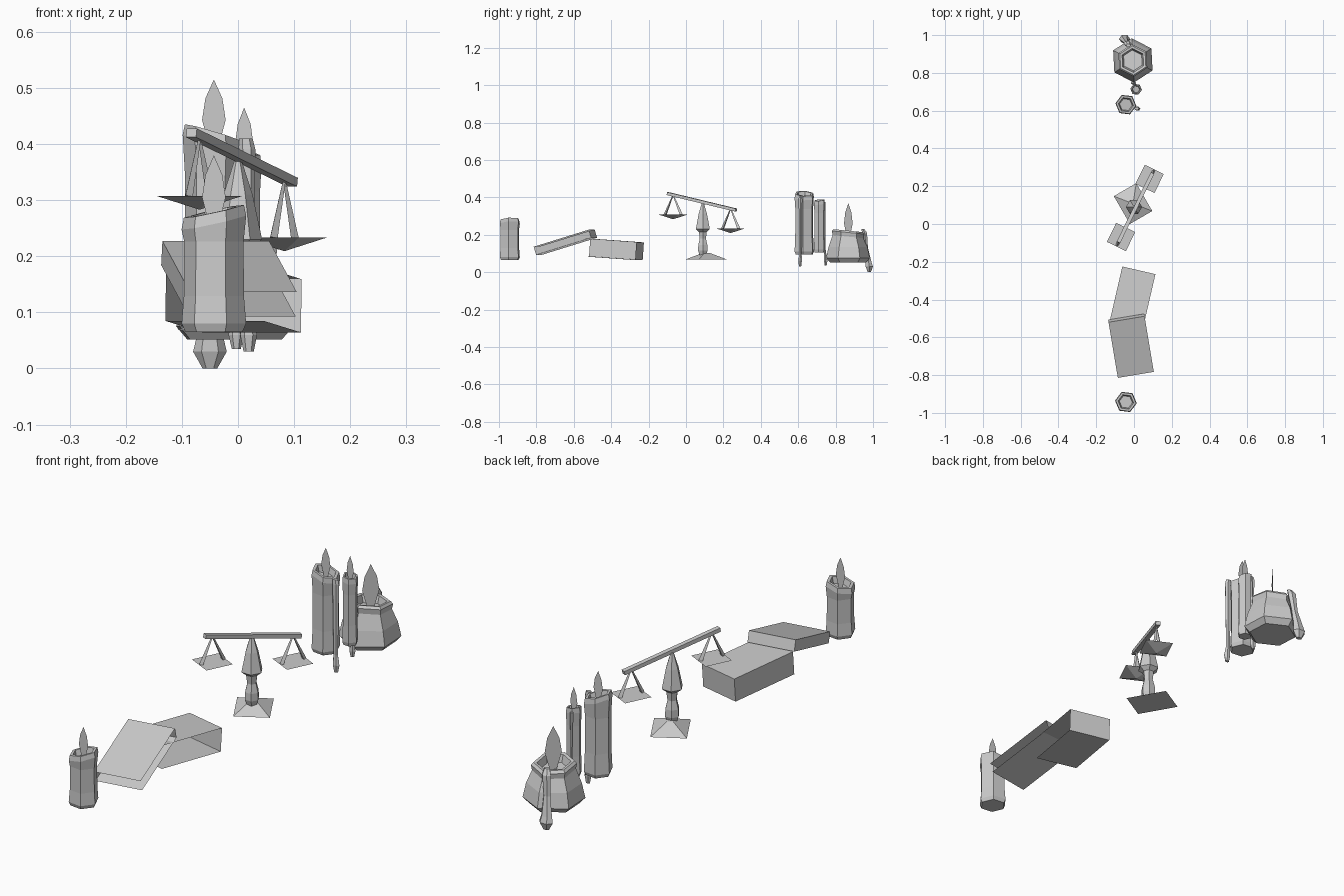
import bpy, bmesh
from math import sin, cos, radians, pi
from mathutils import Matrix, Vector

if "Cube" in bpy.data.objects:
    bpy.data.objects.remove(bpy.data.objects["Cube"])


def finish(name, bm):
    bmesh.ops.recalc_face_normals(bm, faces=bm.faces)
    me = bpy.data.meshes.new(name)
    bm.to_mesh(me)
    bm.free()
    ob = bpy.data.objects.new(name, me)
    bpy.context.collection.objects.link(ob)
    return ob


def skin(name, rings):
    """Join equal rings of points and cap both ends."""
    bm = bmesh.new()
    rs = [[bm.verts.new(p) for p in ring] for ring in rings]
    n = len(rs[0])
    for a, b in zip(rs, rs[1:]):
        for i in range(n):
            j = (i + 1) % n
            bm.faces.new((a[i], a[j], b[j], b[i]))
    bm.faces.new(rs[0][::-1])
    bm.faces.new(rs[-1])
    return finish(name, bm)


def lathe(name, x, y, profile, turn=-7, slope=(0, 0), z_slope=9, n=6):
    """Faceted turned form; rings above z_slope lean with the given slope."""
    rings = []
    for r, z in profile:
        k = 1 if z > z_slope else 0
        ring = []
        for i in range(n):
            t = radians(turn) + 2 * pi * i / n
            dx, dy = r * cos(t), r * sin(t)
            ring.append((x + dx, y + dy, z + k * (slope[0] * dx + slope[1] * dy)))
        rings.append(ring)
    return skin(name, rings)


def flame(name, x, y, z0, z1, w, angle=0):
    """Flat leaf-shaped flame."""
    h, c, s = z1 - z0, cos(radians(angle)), sin(radians(angle))
    half = [(0.2, 0), (0.5, 0.4), (0.36, 0.72), (0, 1)]
    pts = half + [(-u, v) for u, v in half[2::-1]]
    bm = bmesh.new()
    bm.faces.new([bm.verts.new((x + u * w * c, y + u * w * s, z0 + v * h)) for u, v in pts])
    return finish(name, bm)


def drip(name, path):
    """Wax run: (x, y, z, radius) down the side."""
    rings = [[(x + r * cos(k * pi / 3), y + 0.75 * r * sin(k * pi / 3), z) for k in range(6)]
             for x, y, z, r in path]
    return skin(name, rings)


def box(name, dims, matrix, open_sides=()):
    bm = bmesh.new()
    bmesh.ops.create_cube(bm, size=1)
    bm.normal_update()
    gone = [f for f in bm.faces if any(f.normal.dot(Vector(d)) > 0.9 for d in open_sides)]
    bmesh.ops.delete(bm, geom=gone, context='FACES')
    bm.transform(matrix @ Matrix.Diagonal((*dims, 1)))
    return finish(name, bm)


def place(loc, rz, rx=0):
    return (Matrix.Translation(loc) @ Matrix.Rotation(radians(rz), 4, 'Z')
            @ Matrix.Rotation(radians(rx), 4, 'X'))


# Candles with melted, hollow tops
def candle(name, x, y, r, z0, z1, tip, slope, flame_w):
    h = z1 - z0
    prof = [(r * .88, z0), (r, z0 + .015), (r * .93, z0 + .3 * h), (r * .92, z0 + .75 * h),
            (r, z1 - .02), (r * .93, z1), (r * .72, z1), (r * .6, z1 - .025)]
    lathe(name, x, y, prof, slope=slope, z_slope=z1 - .03)
    flame(name + "_flame", x, y, z1 - .025, tip, flame_w)


candle("front_candle", -.043, -.942, .058, .065, .28, .38, (.22, .05), .042)
candle("tall_candle", -.043, .632, .056, .095, .42, .515, (-.3, -.05), .042)
candle("thin_candle", .011, .713, .031, .105, .385, .465, (-.15, .1), .032)

# Wide melted candle
lathe("wide_candle", -.006, .866,
      [(.095, .052), (.117, .075), (.104, .135), (.082, .19), (.086, .212),
       (.077, .222), (.064, .22), (.055, .19)],
      turn=-27, slope=(0, -.1), z_slope=.18)
flame("wide_candle_flame", -.004, .868, .19, .368, .065, 45)

# Wax drips
drip("wide_candle_drip", [(-.03, .945, .232, .012), (-.034, .955, .21, .02), (-.042, .963, .13, .015),
                          (-.05, .976, .055, .024), (-.05, .98, .03, .03), (-.05, .98, .0, .013)])
drip("tall_candle_drip", [(.014, .612, .41, .012), (.016, .612, .39, .015), (.016, .612, .1, .01),
                          (.019, .61, .06, .015), (.019, .61, .03, .009)])
drip("thin_candle_drip", [(0, .742, .375, .007), (0, .743, .12, .006),
                          (-.003, .747, .06, .014), (-.003, .747, .035, .008)])

# Two hollow books, one leaning on the other
open_sides = ((1, 0, 0), (0, -1, 0))
box("lower_book", (.18, .295, .095), place((-.008, -.392, .122), -13, -4), open_sides)
box("leaning_book", (.193, .312, .045), place((-.016, -.645, .16), 9.5, 17), open_sides)

# Balance: foot, column, beam
foot = bmesh.new()
bmesh.ops.create_cone(foot, cap_ends=True, segments=4, radius1=.7071, radius2=.12, depth=1,
                      matrix=Matrix.Rotation(pi / 4, 4, 'Z'))
foot.transform(place((-.005, .108, .086), 30) @ Matrix.Diagonal((.137, .17, .034, 1)))
finish("balance_foot", foot)
lathe("balance_column", 0, .09,
      [(.02, .09), (.029, .115), (.028, .145), (.019, .18), (.024, .215), (.043, .23),
       (.026, .31), (.006, .372)], turn=0)

a = Vector((-.083, -.098, .42))
b = Vector((.097, .268, .332))
d = b - a
rot = d.to_track_quat('Y', 'Z').to_matrix().to_4x4()
box("balance_beam", (.02, d.length, .016), Matrix.Translation((a + b) / 2) @ rot)

# Hanging pans with their cords
along = Vector((cos(radians(64)), sin(radians(64)), 0))
for side, t, z in (("low_y", .08, .306), ("high_y", .92, .232)):
    top = a + d * t
    pan = bmesh.new()
    bmesh.ops.create_cone(pan, cap_ends=True, segments=4, radius1=0, radius2=.7071, depth=1,
                          matrix=Matrix.Rotation(pi / 4, 4, 'Z'))
    bmesh.ops.remove_doubles(pan, verts=pan.verts, dist=1e-5)
    pan.transform(place((top.x, top.y, z - .011), 64) @ Matrix.Diagonal((.112, .112, .024, 1)))
    finish("pan_" + side, pan)
    for s in (-1, 1):
        end = Vector((top.x, top.y, z)) + along * .048 * s
        bm = bmesh.new()
        v = top - end
        bmesh.ops.create_cone(bm, cap_ends=True, segments=3, radius1=.009, radius2=.003, depth=v.length,
                              matrix=Matrix.Translation((top + end) / 2)
                              @ v.to_track_quat('Z', 'Y').to_matrix().to_4x4())
        finish("cord_" + side, bm)
